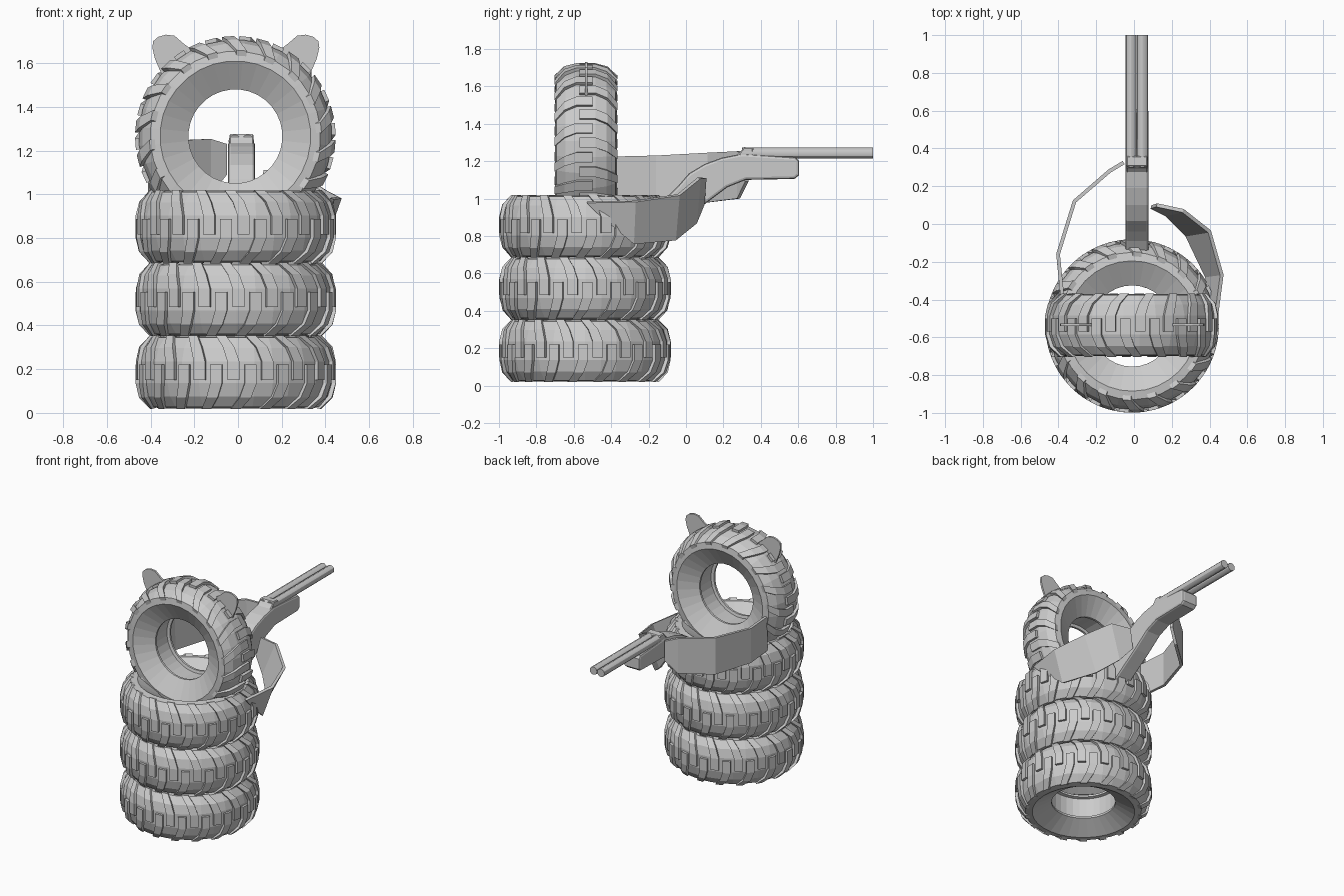
import bpy, bmesh
from math import cos, sin, pi
from mathutils import Matrix, Vector

if "Cube" in bpy.data.objects:
    bpy.data.objects.remove(bpy.data.objects["Cube"])


def finish(bm, name, loc=(0, 0, 0)):
    bmesh.ops.recalc_face_normals(bm, faces=bm.faces)
    me = bpy.data.meshes.new(name)
    bm.to_mesh(me)
    bm.free()
    ob = bpy.data.objects.new(name, me)
    ob.location = loc
    bpy.context.collection.objects.link(ob)
    return ob


# Tyre outer profile: (half width position, radius), from face edge to crown
OUTER = [(0.165, 0.345), (0.158, 0.39), (0.11, 0.426), (0.05, 0.442)]


def radius_at(w):
    w = abs(w)
    for (w1, r1), (w0, r0) in zip(OUTER, OUTER[1:]):
        if w >= w0:
            return r0 + (r1 - r0) * (w - w0) / (w1 - w0)
    return OUTER[-1][1]


def polar(r, a, w):
    return Vector((r * cos(a), r * sin(a), w))


# Angled tread lug: diagonal at the shoulder, straight over the crown
def add_lug(bm, a0, side, width):
    path = [(0.16, 0.0), (0.11, 0.10), (0.05, 0.15), (-0.035, 0.15)]
    rings = []
    for w, da in path:
        r = radius_at(w)
        half = width / 2
        ring = []
        for dr, sgn in ((-0.012, -1), (-0.012, 1), (0.017, 1), (0.017, -1)):
            k = 1.05 if dr > 0 and w > 0.1 else 1.0
            ring.append(bm.verts.new(polar(r + dr, a0 + da + sgn * half, side * w * k)))
        rings.append(ring)
    for p, q in zip(rings, rings[1:]):
        for i in range(4):
            j = (i + 1) % 4
            bm.faces.new((p[i], p[j], q[j], q[i]))
    bm.faces.new(rings[0])
    bm.faces.new(rings[-1][::-1])


def tyre(name, loc, turn=0.0, upright=False, segs=32, lugs=18):
    bm = bmesh.new()
    half = [(0.07, 0.235), (0.075, 0.215), (0.09, 0.215)] + OUTER
    prof = half + [(-w, r) for w, r in reversed(half)]
    rings = [[bm.verts.new(polar(r, 2 * pi * i / segs, w)) for w, r in prof] for i in range(segs)]
    n = len(prof)
    for i in range(segs):
        a, b = rings[i], rings[(i + 1) % segs]
        for k in range(n):
            m = (k + 1) % n
            bm.faces.new((a[k], a[m], b[m], b[k]))
    for i in range(lugs):
        a = 2 * pi * i / lugs
        add_lug(bm, a, 1, 0.12)
        add_lug(bm, a + pi / lugs, -1, 0.12)
    rot = Matrix.Rotation(turn, 4, 'Z')
    if upright:
        rot = Matrix.Rotation(pi / 2, 4, 'X') @ rot
    bmesh.ops.transform(bm, matrix=rot, verts=bm.verts)
    return finish(bm, name, loc)


# Body stack and upright head
CX, CY = -0.01, -0.54
for i, part in enumerate(("lower", "middle", "upper")):
    tyre(f"{part}_tyre", (CX, CY, 0.186 + 0.333 * i), turn=0.4 * i)
tyre("head_tyre", (CX - 0.002, CY + 0.005, 1.265), turn=0.1, upright=True)


def plate(name, outline, to3d, depth, bevel=0.0, seg=2):
    """Extrude a flat outline along a vector."""
    bm = bmesh.new()
    f = bm.faces.new([bm.verts.new(to3d(*p)) for p in outline])
    ext = bmesh.ops.extrude_face_region(bm, geom=[f])
    vs = [g for g in ext["geom"] if isinstance(g, bmesh.types.BMVert)]
    bmesh.ops.translate(bm, verts=vs, vec=depth)
    ob = finish(bm, name)
    if bevel:
        m = ob.modifiers.new("bevel", 'BEVEL')
        m.width, m.segments, m.angle_limit = bevel, seg, 1.0
    return ob


# Ears: thin rounded plates
ear = [(0.21, 1.56), (0.34, 1.55), (0.37, 1.62), (0.382, 1.67), (0.378, 1.70), (0.355, 1.72),
       (0.32, 1.73), (0.28, 1.725), (0.24, 1.69), (0.20, 1.66)]
for side, nm in ((1, "right_ear"), (-1, "left_ear")):
    plate(nm, ear, lambda x, z, s=side: (CX + s * x, -0.54, z), (0, 0.014, 0))

# Gun stock with fore-end
stock = [(-0.12, 0.82), (-0.02, 0.89), (0.10, 0.97), (0.22, 1.06), (0.32, 1.10), (0.58, 1.105),
         (0.605, 1.125), (0.605, 1.20), (0.585, 1.22), (0.30, 1.24), (0.19, 1.218), (0.10, 1.185),
         (0.016, 1.135), (-0.04, 1.07), (-0.09, 1.02), (-0.15, 0.98)]
plate("gun_stock", stock, lambda y, z: (-0.046, y, z), (0.124, 0, 0), 0.014)

# Breech block at the back of the barrels
breech = [(0.26, 1.22), (0.36, 1.22), (0.36, 1.272), (0.31, 1.275), (0.29, 1.25)]
plate("gun_breech", breech, lambda y, z: (-0.04, y, z), (0.112, 0, 0), 0.006, 1)

# Twin barrels
for x, nm in ((-0.015, "left_barrel"), (0.045, "right_barrel")):
    bpy.ops.mesh.primitive_cylinder_add(vertices=12, radius=0.029, depth=0.70,
                                        location=(x, 0.65, 1.243), rotation=(pi / 2, 0, 0))
    bpy.context.object.name = nm
    bpy.ops.object.shade_smooth_by_angle()


# Arms: bent rubber strips from top/bottom edge points
def arm(name, stations):
    bm = bmesh.new()
    rows = [(bm.verts.new(t), bm.verts.new(b)) for t, b in stations]
    for p, q in zip(rows, rows[1:]):
        bm.faces.new((p[0], q[0], q[1], p[1]))
    ob = finish(bm, name)
    m = ob.modifiers.new("thickness", 'SOLIDIFY')
    m.thickness, m.offset = 0.02, 0
    return ob


arm("left_arm", [((x, y, t), (x, y, b)) for x, y, t, b in (
    (-0.38, -0.38, 1.225, 0.98), (-0.402, -0.16, 1.23, 0.98), (-0.315, 0.12, 1.245, 0.98),
    (-0.13, 0.28, 1.253, 1.0), (-0.055, 0.325, 1.23, 1.09))])
arm("right_arm", [
    ((0.43, -0.53, 0.98), (0.42, -0.48, 0.93)),
    ((0.465, -0.27, 0.985), (0.385, -0.28, 0.76)),
    ((0.40, -0.04, 1.02), (0.28, -0.06, 0.78)),
    ((0.26, 0.07, 1.11), (0.17, 0.05, 0.87)),
    ((0.12, 0.10, 1.11), (0.09, 0.09, 0.97))])
